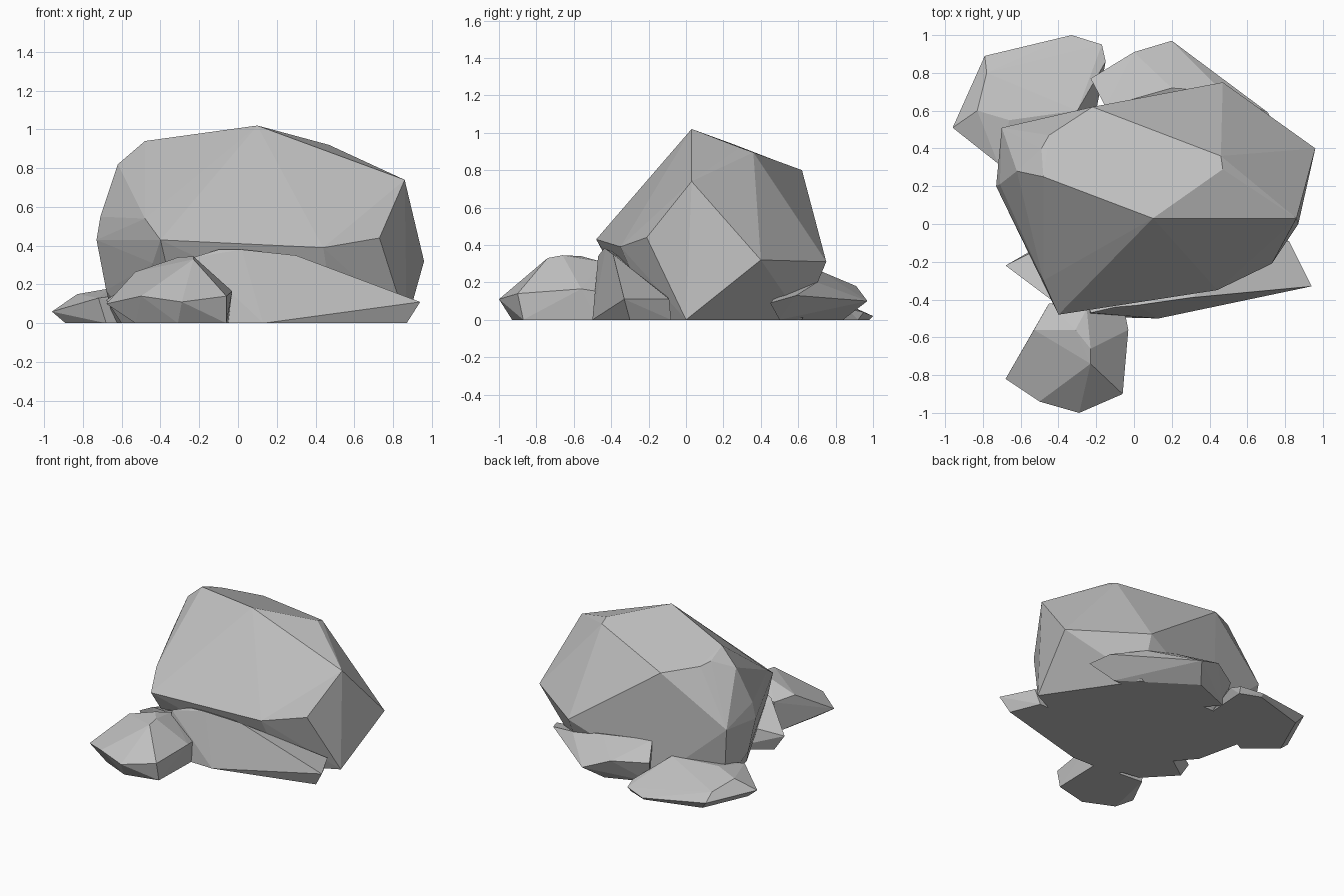
import bpy, bmesh

stone = bpy.data.materials.new("grey stone")
stone.diffuse_color = (0.53, 0.53, 0.53, 1)


def rock(name, corners):
    """Flat-faced rock: the convex hull of a few corner points."""
    bm = bmesh.new()
    for c in corners:
        bm.verts.new(c)
    res = bmesh.ops.convex_hull(bm, input=bm.verts)
    inner = [g for g in res["geom_interior"] if isinstance(g, bmesh.types.BMVert)]
    bmesh.ops.delete(bm, geom=inner, context='VERTS')
    bmesh.ops.dissolve_limit(bm, angle_limit=0.03, verts=bm.verts, edges=bm.edges)
    bmesh.ops.recalc_face_normals(bm, faces=bm.faces)
    mesh = bpy.data.meshes.new(name)
    bm.to_mesh(mesh)
    bm.free()
    mesh.materials.append(stone)
    ob = bpy.data.objects.new(name, mesh)
    bpy.context.collection.objects.link(ob)
    return ob


# Large boulder: sloping top, overhanging brow, undercut base
rock("main_boulder", [
    (0.10, 0.03, 1.02), (-0.48, 0.25, 0.94), (-0.49, 0.40, 0.88),
    (-0.45, 0.47, 0.855), (-0.22, 0.62, 0.80), (0.46, 0.36, 0.895),
    (0.47, 0.29, 0.92), (-0.62, 0.28, 0.82),
    (0.86, 0.03, 0.74), (0.96, 0.40, 0.32), (0.47, 0.75, 0.31),
    (-0.40, -0.48, 0.43), (0.44, -0.35, 0.39), (0.73, -0.21, 0.44),
    (-0.48, -0.30, 0.54), (-0.71, 0.21, 0.55), (-0.73, 0.20, 0.43),
    (-0.70, 0.51, 0.45), (-0.44, -0.36, 0.31), (-0.68, 0.22, 0.17),
    (-0.64, 0.45, 0.0), (-0.55, 0.05, 0.0), (-0.30, -0.25, 0.0),
    (0.50, -0.18, 0.0), (0.87, 0.0, 0.0), (0.45, 0.62, 0.0),
    (-0.20, 0.62, 0.0)])

# Long slab leaning along the front
rock("front_slab", [
    (0.94, -0.33, 0.11), (0.87, -0.30, 0.0), (0.13, -0.50, 0.0),
    (-0.25, -0.49, 0.0), (-0.23, -0.47, 0.34), (-0.10, -0.44, 0.38),
    (0.02, -0.43, 0.38), (0.30, -0.39, 0.35), (0.82, -0.09, 0.11),
    (0.78, -0.08, 0.0), (-0.10, -0.25, 0.30), (-0.30, -0.10, 0.0)])

# Pointed wedge sticking out at the left of the slab
rock("left_wedge", [
    (-0.68, -0.22, 0.12), (-0.44, -0.40, 0.28), (-0.30, -0.46, 0.31),
    (-0.48, -0.12, 0.17), (-0.60, -0.21, 0.0), (-0.40, -0.42, 0.0),
    (-0.20, -0.45, 0.0), (-0.30, 0.0, 0.0), (-0.20, -0.2, 0.25)])

# Small rock in front
rock("small_front_rock", [
    (-0.68, -0.82, 0.10), (-0.50, -0.94, 0.14), (-0.29, -1.0, 0.11),
    (-0.06, -0.90, 0.14), (-0.03, -0.56, 0.165), (-0.05, -0.46, 0.15),
    (-0.53, -0.56, 0.265), (-0.31, -0.56, 0.34), (-0.23, -0.66, 0.345),
    (-0.23, -0.74, 0.33), (-0.25, -0.45, 0.31), (-0.45, -0.42, 0.24),
    (-0.53, -0.83, 0.0), (-0.31, -0.93, 0.0), (-0.06, -0.87, 0.0),
    (-0.05, -0.48, 0.0), (-0.45, -0.45, 0.0)])

# Flat rock at the back left
rock("back_left_rock", [
    (-0.96, 0.51, 0.06), (-0.79, 0.89, 0.06), (-0.33, 1.0, 0.02),
    (-0.17, 0.95, 0.04), (-0.15, 0.86, 0.06), (-0.78, 0.80, 0.11),
    (-0.83, 0.60, 0.15), (-0.66, 0.55, 0.18), (-0.30, 0.60, 0.18),
    (-0.72, 0.32, 0.13), (-0.89, 0.52, 0.0), (-0.74, 0.86, 0.0),
    (-0.33, 0.98, 0.0), (-0.18, 0.92, 0.0), (-0.20, 0.60, 0.0),
    (-0.68, 0.34, 0.0)])

# Low ledge along the back with an undercut rim
rock("back_ledge", [
    (0.20, 0.97, 0.10), (0.0, 0.91, 0.18), (-0.23, 0.77, 0.17),
    (-0.15, 0.62, 0.27), (0.20, 0.72, 0.26), (0.47, 0.70, 0.20),
    (0.71, 0.59, 0.13), (0.78, 0.45, 0.09), (0.10, 0.84, 0.0),
    (-0.20, 0.72, 0.0), (0.60, 0.50, 0.0), (0.0, 0.50, 0.0)])
